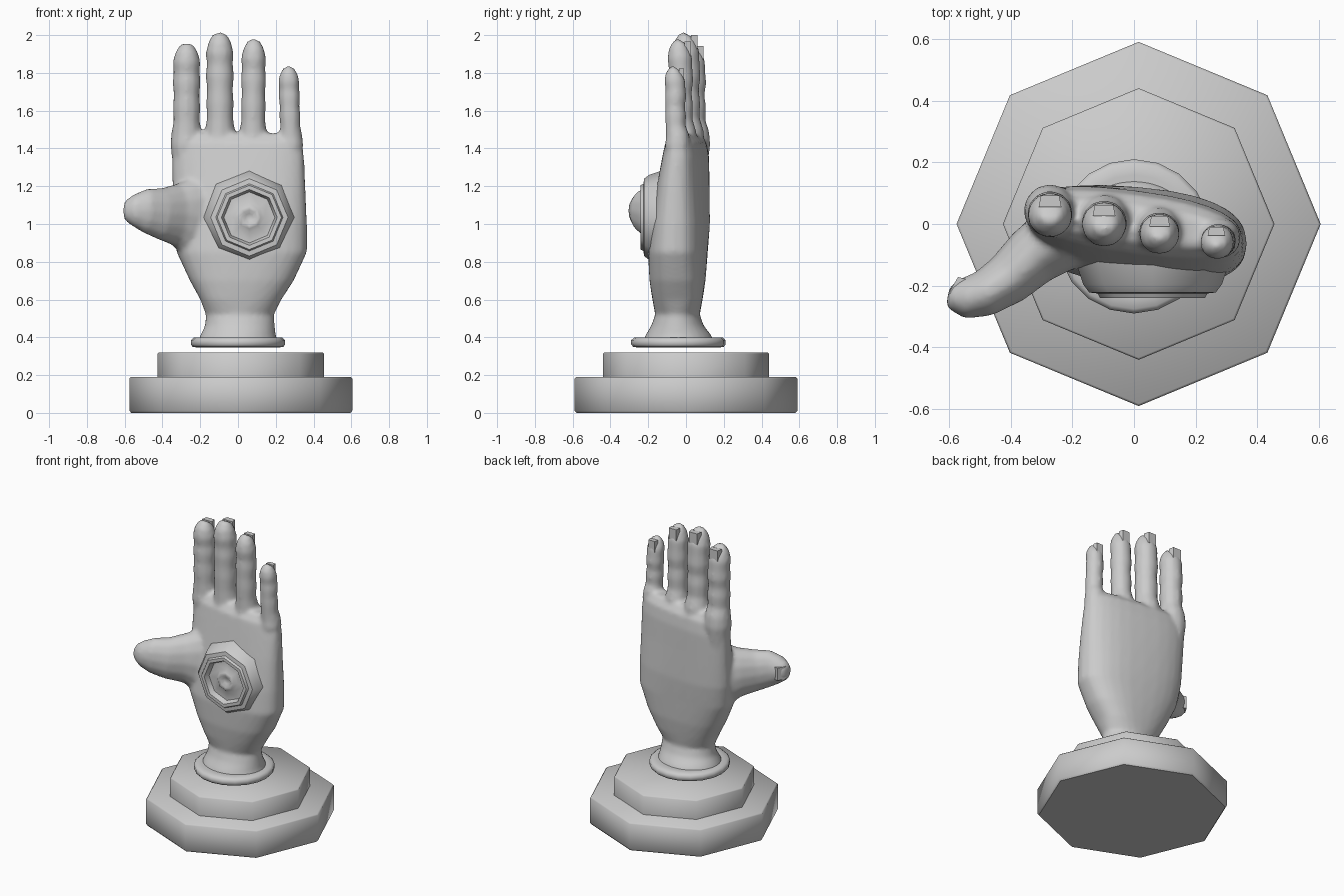
import bpy, bmesh, math
from mathutils import Vector

if "Cube" in bpy.data.objects:
    bpy.data.objects.remove(bpy.data.objects["Cube"])


def loft(bm, rings):
    """Skin a list of closed rings and cap both ends."""
    vs = [[bm.verts.new(p) for p in r] for r in rings]
    n = len(vs[0])
    for a, b in zip(vs, vs[1:]):
        for i in range(n):
            bm.faces.new((a[i], a[(i + 1) % n], b[(i + 1) % n], b[i]))
    bm.faces.new(vs[0][::-1])
    bm.faces.new(vs[-1])


def finish(name, bm, angle=None):
    bmesh.ops.recalc_face_normals(bm, faces=bm.faces)
    me = bpy.data.meshes.new(name)
    bm.to_mesh(me)
    bm.free()
    ob = bpy.data.objects.new(name, me)
    bpy.context.collection.objects.link(ob)
    if angle:
        bpy.ops.object.select_all(action='DESELECT')
        ob.select_set(True)
        bpy.context.view_layer.objects.active = ob
        bpy.ops.object.shade_smooth_by_angle(angle=math.radians(angle))
    return ob


def circle(n):
    return [(math.cos(2 * math.pi * i / n), math.sin(2 * math.pi * i / n)) for i in range(n)]


def lathe(name, centre, profile, n, angle):
    """Stack rings of (radius, z) around a vertical axis."""
    bm = bmesh.new()
    loft(bm, [[(centre[0] + r * c, centre[1] + r * s, z) for c, s in circle(n)]
              for r, z in profile])
    return finish(name, bm, angle)


def tube(bm, pts, up, n=12):
    """Tube through (x, y, z, side radius, up radius) points."""
    rings = []
    for i, p in enumerate(pts):
        c = Vector(p[:3])
        t = (Vector(pts[min(i + 1, len(pts) - 1)][:3]) - Vector(pts[max(i - 1, 0)][:3])).normalized()
        side = t.cross(Vector(up)).normalized()
        u = side.cross(t)
        rings.append([c + side * p[3] * a + u * p[4] * b for a, b in circle(n)])
    loft(bm, rings)


# stepped octagonal base
lathe("base_lower", (0.015, 0), [(0.58, 0), (0.59, 0.012), (0.59, 0.182), (0.582, 0.19)], 8, 50)
lathe("base_upper", (0.015, 0), [(0.44, 0.185), (0.44, 0.313), (0.433, 0.32)], 8, 50)

# wrist collar, tilted slightly and floating just above the base
collar = lathe("wrist_collar", (0, -0.04),
               [(0.21, 0.345), (0.24, 0.35), (0.25, 0.362), (0.25, 0.385), (0.235, 0.398), (0.2, 0.4)], 20, 50)

# palm: z, centre x, half width, centre y, half depth, skew of y over x
sections = [
    (0.37, 0.00, 0.215, -0.04, 0.19, 0),
    (0.41, 0.00, 0.200, -0.04, 0.175, 0),
    (0.46, 0.01, 0.185, -0.045, 0.14, 0),
    (0.52, 0.01, 0.180, -0.045, 0.118, 0),
    (0.60, 0.015, 0.215, -0.045, 0.133, 0),
    (0.70, 0.02, 0.275, -0.045, 0.148, -0.03),
    (0.85, 0.02, 0.345, -0.043, 0.155, -0.06),
    (1.00, 0.01, 0.355, -0.03, 0.150, -0.09),
    (1.20, 0.005, 0.352, -0.015, 0.128, -0.12),
    (1.35, 0.00, 0.350, -0.002, 0.110, -0.13),
    (1.43, 0.00, 0.340, 0.00, 0.095, -0.13),
    (1.48, 0.00, 0.315, 0.00, 0.055, -0.13),
]
hand_bm = bmesh.new()
rings = []
for z, cx, rx, cy, ry, k in sections:
    e = 0.8 if z > 0.55 else 1.0
    ring = []
    for c, s in circle(28):
        x = rx * math.copysign(abs(c) ** e, c)
        y = ry * math.copysign(abs(s) ** e, s)
        ring.append((cx + x, cy + y + k * x, z))
    rings.append(ring)
loft(hand_bm, rings)

# fingers: base x, tip x, y, radius, top z
fingers = {
    "index": (-0.272, -0.272, 0.033, 0.074, 1.945),
    "middle": (-0.095, -0.097, 0.003, 0.074, 2.003),
    "ring": (0.08, 0.083, -0.028, 0.067, 1.968),
    "little": (0.28, 0.267, -0.055, 0.057, 1.825),
}
for x0, x1, y, r, top in fingers.values():
    h = top - 1.42
    shape = [(-0.3, 0.9, 0.01), (0.0, 1.18, 0.01), (0.12, 1.1, 0.01), (0.24, 0.95, 0), (0.38, 1.0, 0),
             (0.5, 0.93, -0.003), (0.62, 1.02, 0), (0.73, 0.95, 0), (0.84, 1.0, -0.005),
             (0.93, 0.82, -0.008), (0.985, 0.58, 0), (1.0, 0.4, 0.005)]
    tube(hand_bm, [(x0 + (x1 - x0) * max(f, 0), y + dy, 1.42 + h * f, r * s, r * s)
                   for f, s, dy in shape], (0, 1, 0))

# thumb
tube(hand_bm, [
    (-0.12, 0.0, 1.02, 0.11, 0.26),
    (-0.25, -0.05, 1.04, 0.11, 0.22),
    (-0.33, -0.105, 1.05, 0.098, 0.165),
    (-0.41, -0.18, 1.055, 0.085, 0.138),
    (-0.49, -0.228, 1.07, 0.075, 0.118),
    (-0.55, -0.24, 1.07, 0.068, 0.088),
    (-0.59, -0.235, 1.07, 0.045, 0.06),
    (-0.603, -0.232, 1.07, 0.03, 0.04)], (0, 0, 1), 14)

# fuse the hand into one soft skin
hand = finish("hand", hand_bm)
rm = hand.modifiers.new("fuse", 'REMESH')
rm.mode = 'VOXEL'
rm.voxel_size = 0.013
rm.use_smooth_shade = True
sm = hand.modifiers.new("soften", 'SMOOTH')
sm.factor = 0.5
sm.iterations = 6


# nails: small tapered plates on the backs of the tips
def nail(name, loc, size, turn=0):
    bm = bmesh.new()
    bmesh.ops.create_cube(bm, size=1)
    for v in bm.verts:
        v.co = Vector((v.co.x * size[0] * (0.8 if v.co.y > 0 else 1), v.co.y * size[1], v.co.z * size[2]))
    ob = finish(name, bm)
    ob.location = loc
    ob.rotation_euler[2] = turn


for key, (x0, x1, y, r, top) in fingers.items():
    nail(key + "_nail", (x1, y + 0.55 * r, top - 0.04), (r * 1.0, r * 0.5, 0.075))
nail("thumb_nail", (-0.572, -0.205, 1.07), (0.075, 0.03, 0.085), math.radians(60))

# octagonal socket in the palm with a dimpled stud
bm = bmesh.new()
loft(bm, [[(0.06 + r * s, y, 1.035 + r * c) for c, s in circle(8)] for r, y in [
    (0.25, -0.12), (0.225, -0.195), (0.205, -0.222), (0.178, -0.225), (0.17, -0.24), (0.148, -0.24),
    (0.135, -0.205), (0.08, -0.205), (0.06, -0.222), (0.04, -0.222), (0.02, -0.208)]])
finish("palm_socket", bm, 46)
